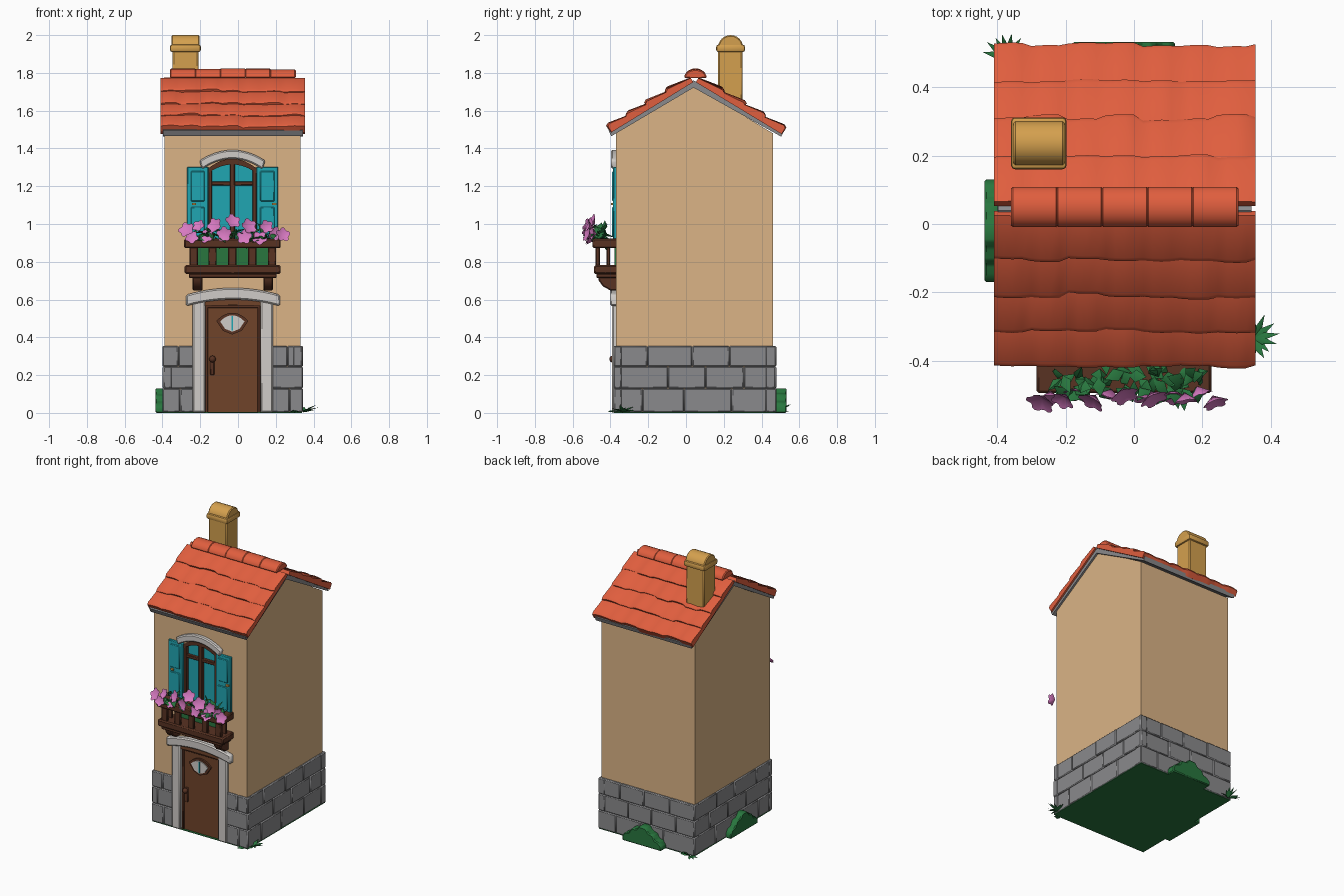
import bpy, bmesh, math, random
from mathutils import Vector

if "Cube" in bpy.data.objects:
    bpy.data.objects.remove(bpy.data.objects["Cube"])
random.seed(4)
R = random.uniform


def mat(name, r, g, b):
    m = bpy.data.materials.new(name)
    lin = [((c / 255 + 0.055) / 1.055) ** 2.4 for c in (r, g, b)]
    m.diffuse_color = (*lin, 1)
    m.use_nodes = True
    m.node_tree.nodes["Principled BSDF"].inputs["Base Color"].default_value = m.diffuse_color
    return m


TAN = mat("tan_plaster", 219, 180, 134)
RED = mat("terracotta", 224, 94, 62)
STONE = mat("grey_stone", 138, 138, 140)
WHITE = mat("pale_trim", 208, 204, 200)
DOOR = mat("door_brown", 112, 68, 42)
WOOD = mat("dark_wood", 88, 50, 34)
TEAL = mat("teal", 32, 166, 178)
PINK = mat("pink", 216, 122, 194)
GREEN = mat("leaf_green", 40, 118, 62)
OCHRE = mat("ochre", 212, 160, 78)


def finish(bm, name, m, smooth=True, bevel=0.0, segs=1):
    bmesh.ops.recalc_face_normals(bm, faces=bm.faces)
    if bevel:
        es = [e for e in bm.edges if e.calc_face_angle(0) > 0.6]
        bmesh.ops.bevel(bm, geom=es, offset=bevel, segments=segs, affect='EDGES', profile=0.5)
    me = bpy.data.meshes.new(name)
    bm.to_mesh(me)
    bm.free()
    me.materials.append(m)
    ob = bpy.data.objects.new(name, me)
    bpy.context.collection.objects.link(ob)
    ob["smooth"] = smooth
    return ob


def prism(name, pts, axis, a, b, m, bevel=0.0, segs=1, smooth=True):
    """Extrude a 2D profile along x (points are y,z) or along y (points are x,z)."""
    bm = bmesh.new()
    at = (lambda p, t: (t, *p)) if axis == 'x' else (lambda p, t: (p[0], t, p[1]))
    v0 = [bm.verts.new(at(p, a)) for p in pts]
    v1 = [bm.verts.new(at(p, b)) for p in pts]
    bm.faces.new(v0)
    bm.faces.new(v1[::-1])
    n = len(pts)
    for i in range(n):
        bm.faces.new((v0[i], v0[(i + 1) % n], v1[(i + 1) % n], v1[i]))
    return finish(bm, name, m, smooth, bevel, segs)


def box(name, x0, x1, y0, y1, z0, z1, m, bevel=0.0, segs=1):
    return prism(name, [(x0, z0), (x1, z0), (x1, z1), (x0, z1)], 'y', y0, y1, m, bevel, segs)


def curve(x0, x1, end, mid, n=12):
    return [(x0 + (x1 - x0) * i / n, end + (mid - end) * (1 - (2 * i / n - 1) ** 2)) for i in range(n + 1)]


def arch(name, outer, inner, y0, y1, m, bevel=0.0):
    return prism(name, curve(*outer) + curve(*inner)[::-1], 'y', y0, y1, m, bevel)


def blade(bm, base, d, length, width, thick=0.006):
    d = Vector(d).normalized()
    side = d.cross(Vector((R(-.4, .4), R(-.4, .4), 1))).normalized()
    up = side.cross(d)
    base = Vector(base)
    mid = base + d * length * 0.45
    rim = [bm.verts.new(p) for p in (base, mid + side * width, base + d * length - up * 0.01, mid - side * width)]
    for s in (1, -1):
        c = bm.verts.new(mid + up * thick * s)
        for i in range(4):
            bm.faces.new((rim[i], rim[(i + 1) % 4], c))


# House walls with door and window recesses
wall = prism("walls", [(-.37, .003), (.46, .003), (.46, 1.48), (.04, 1.735), (-.37, 1.485)],
             'x', -.39, .33, TAN, smooth=False)
cuts = [box("door_cutter", -.175, .12, -.5, -.345, -.1, .59, WHITE),
        prism("window_cutter", [(-.152, .85), (.092, .85)] + curve(-.152, .092, 1.29, 1.335)[::-1],
              'y', -.5, -.335, TAN)]
for c in cuts:
    c.hide_render = True
    c.hide_viewport = True
    md = wall.modifiers.new("recess", 'BOOLEAN')
    md.operation, md.object, md.solver = 'DIFFERENCE', c, 'EXACT'
box("ground_patch", -.395, .34, -.38, .475, 0, .004, GREEN)

# Stone courses on every side
rows = [(.003, .13), (.13, .245), (.245, .355)]


def breaks(a, b, n, shift):
    w = (b - a) / n
    return [a] + [a + w * (i + shift + R(-.12, .12)) for i in range(1, n)] + [b]


for k, (z0, z1) in enumerate(rows):
    sh = (.2, -.25, .1)[k]
    for a, b in [(-.40, -.235), (.18, .345)]:
        s = breaks(a, b, 2 if k != 1 else 1, sh)
        for p, q in zip(s, s[1:]):
            box("front_stone", p, q, -.385 + R(0, .006), -.34, z0, z1, STONE, .006)
    s = breaks(-.40, .345, 4, sh)
    for p, q in zip(s, s[1:]):
        box("back_stone", p, q, .42, .48 - R(0, .006), z0, z1, STONE, .006)
    s = breaks(-.383, .478, 4, -sh)
    for p, q in zip(s, s[1:]):
        box("left_stone", -.40 + R(0, .004), -.35, p, q, z0, z1, STONE, .006)
        box("right_stone", .29, .345 - R(0, .006), p, q, z0, z1, STONE, .006)

# Roof: grey board under overlapping tile courses
prism("roof_board", [(-.395, 1.465), (.04, 1.722), (.505, 1.462), (.515, 1.49), (.04, 1.76), (-.41, 1.495)],
      'x', -.398, .343, STONE)


def tile_course(eave, ridge, t0, t1, name):
    e, r = Vector(eave), Vector(ridge)
    d = r - e
    n = Vector((-d.y, d.x)).normalized()
    if n.y < 0:
        n = -n
    bm = bmesh.new()
    cols, sub, prev = 7, 4, None
    jit = [R(-.018, .014) if t0 > 0 else R(0, .02) for _ in range(cols + 1)]
    lift = [R(-.004, .005) for _ in range(cols + 1)]
    for i in range(cols * sub + 1):
        c = min(i // sub, cols)
        f = i / sub - c
        x = -.41 + .765 * i / (cols * sub)
        h = .006 * math.sin(math.pi * f) + lift[c]
        lo, hi = e + d * (t0 + jit[c]), e + d * t1
        ring = [bm.verts.new((x, p.x, p.y)) for p in
                (lo, lo + n * (.034 + h), lo + d * .03 + n * (.042 + h), hi + n * (.026 + h * .3), hi)]
        if prev:
            for k in range(5):
                bm.faces.new((prev[k], prev[(k + 1) % 5], ring[(k + 1) % 5], ring[k]))
        else:
            bm.faces.new(ring)
        prev = ring
    bm.faces.new(prev[::-1])
    finish(bm, name, RED)


for eave, name in [((-.40, 1.482), "front_tiles"), ((.51, 1.474), "back_tiles")]:
    for i in range(4):
        tile_course(eave, (.045, 1.755), i * .235, min(i * .235 + .28, 1), name)
for i in range(5):
    x, h = -.36 + i * .132, R(.046, .053)
    prism("ridge_tile", [(.05 + .06 * math.cos(a), 1.772 + h * math.sin(a))
                         for a in [math.pi * k / 10 for k in range(11)]], 'x', x, x + .138, RED, .006)

# Chimney with rounded cap
box("chimney_shaft", -.348, -.208, .17, .30, 1.58, 1.93, OCHRE, .008)
box("chimney_collar", -.36, -.197, .16, .312, 1.91, 1.95, OCHRE, .012, 2)
prism("chimney_cap", [(.236 + .066 * math.cos(a), 1.935 + .065 * math.sin(a))
                      for a in [math.pi * k / 12 for k in range(13)]], 'x', -.353, -.203, OCHRE, .006)

# Door, surround and lens-shaped light
for x0, x1 in [(-.24, -.173), (.118, .185)]:
    box("door_jamb", x0, x1, -.392, -.345, .003, .60, WHITE, .008)
arch("door_lintel", (-.275, .222, .625, .662), (-.275, .222, .565, .60), -.402, -.35, WHITE, .008)
arch("door_header", (-.18, .125, .585, .61), (-.18, .125, .565, .57), -.385, -.345, DOOR)
box("door", -.175, .12, -.365, -.34, .003, .575, DOOR)
for x0, x1 in [(-.175, -.158), (.103, .12)]:
    box("door_edge", x0, x1, -.373, -.36, .003, .57, WOOD, .003)
box("door_top_edge", -.175, .12, -.373, -.36, .555, .572, WOOD, .003)
for s, y, m, nm in [(1, -.378, WOOD, "door_light_frame"), (.76, -.384, WHITE, "door_light_glass")]:
    up = [(-.03 + x * s, .475 + z * s) for x, z in curve(-.085, .085, .012, .055)]
    dn = [(-.03 + x * s, .475 + z * s) for x, z in [(.05, -.04), (0, -.06), (-.05, -.04)]]
    prism(nm, up + dn, 'y', y, -.36, m)
box("door_light_bar", -.034, -.026, -.388, -.37, .435, .512, TEAL)
box("latch_plate", -.148, -.125, -.372, -.36, .20, .30, WOOD, .004)
bm = bmesh.new()
bmesh.ops.create_uvsphere(bm, u_segments=14, v_segments=8, radius=.018)
bmesh.ops.translate(bm, verts=bm.verts, vec=(-.135, -.388, .285))
finish(bm, "door_knob", WOOD)

# Window, frame and shutters
prism("window_glass", [(-.15, .87), (.09, .87)] + curve(-.15, .09, 1.285, 1.33)[::-1], 'y', -.348, -.33, TEAL)
arch("window_head", (-.157, .097, 1.295, 1.345), (-.157, .097, 1.27, 1.315), -.378, -.335, WOOD)
for x0, x1 in [(-.157, -.137), (.077, .097), (-.043, -.017)]:
    box("window_upright", x0, x1, -.374, -.335, .87, 1.30 if x1 > 0 or x0 < -.1 else 1.335, WOOD, .003)
box("window_crossbar", -.15, .09, -.37, -.335, 1.205, 1.226, WOOD, .003)
arch("window_lintel", (-.205, .145, 1.335, 1.392), (-.19, .13, 1.29, 1.345), -.397, -.36, WHITE, .007)
for x0, x1, h in [(-.27, -.157, -.24), (.097, .213, .185)]:
    box("shutter", x0, x1, -.386, -.36, .90, 1.303, TEAL, .004)
    for z0, z1 in [(.93, 1.09), (1.12, 1.28)]:
        box("shutter_panel", x0 + .02, x1 - .02, -.391, -.38, z0, z1, TEAL, .004)
    box("shutter_catch", h - .004, h + .018, -.397, -.38, 1.10, 1.112, OCHRE)

# Balcony
box("balcony_floor", -.282, .226, -.488, -.36, .735, .782, WOOD, .008)
box("balcony_lower_beam", -.26, .205, -.475, -.36, .715, .737, WOOD, .004)
box("balcony_rail", -.285, .226, -.495, -.36, .872, .922, WOOD, .007)
for x in (-.235, -.135, -.03, .075, .18):
    box("baluster", x - .022, x + .022, -.478, -.455, .775, .88, WOOD, .005)
for x in (-.235, .18):
    box("rear_post", x - .02, x + .02, -.42, -.402, .775, .88, WOOD, .004)
box("balcony_foliage_panel", -.22, .165, -.379, -.368, .78, .88, GREEN)
for x in (-.215, .16):
    prism("corbel", [(-.36, .648), (-.40, .648), (-.44, .67), (-.462, .70), (-.465, .725), (-.36, .725)],
          'x', x - .026, x + .026, WOOD, .006)

# Flowers and leaves on the balcony
bm = bmesh.new()
for i in range(75):
    b = (R(-.24, .20), R(-.485, -.43), R(.91, .965))
    blade(bm, b, (R(-.8, .8), R(-1, .3), R(-.7, .9)), R(.05, .075), R(.014, .022))
finish(bm, "balcony_leaves", GREEN)
bm = bmesh.new()
for x, z in [(-.27, .965), (-.205, .985), (-.245, .925), (-.165, .93), (-.03, 1.01), (-.07, .945), (.055, .985),
             (.115, .92), (.15, .985), (.235, .94), (.035, .93), (.19, .95), (-.12, .99)]:
    d = Vector((R(-.5, .5) + x, -1, R(0, .9))).normalized()
    q = d.to_track_quat('Z', 'Y')
    c, rad, ph = Vector((x, R(-.522, -.485), z)), R(.036, .045), R(0, 6)
    rim = []
    for k in range(25):
        a = math.tau * k / 25
        r = rad * (.55 + .45 * abs(math.cos(2.5 * a)) ** .6)
        rim.append(bm.verts.new(c + q @ Vector((r * math.cos(a + ph), r * math.sin(a + ph), .014 * r / rad))))
    for off in (-.002, -.016):
        m = bm.verts.new(c + d * off)
        for k in range(25):
            bm.faces.new((rim[k], rim[(k + 1) % 25], m))
finish(bm, "balcony_flowers", PINK)

# Low bushes against the left and back walls
bush = [(-.15, 0), (-.15, .03), (-.125, .055), (-.10, .06), (-.085, .09), (-.05, .10), (-.03, .128), (.02, .13),
        (.04, .105), (.08, .10), (.10, .065), (.135, .055), (.15, .03), (.15, 0)]
prism("left_bush", [(y - .02, z) for y, z in bush], 'x', -.438, -.38, GREEN, .006)
prism("back_bush", [(x - .03, z) for x, z in bush], 'y', .46, .533, GREEN, .006)

# Grass tufts at two corners
for nm, c, out, spread in [("front_right_tuft", (.348, -.335, .003), 0, 1.5), ("back_left_tuft", (-.37, .485, .003), 90, 1.3),
                           ("front_tuft", (.30, -.383, .003), -90, .8)]:
    bm = bmesh.new()
    k = .4 if nm == "front_tuft" else 1
    for i in range(8):
        a = math.radians(out) + spread * (i / 3.5 - 1)
        blade(bm, c, (math.cos(a), math.sin(a), R(.2, .9)), R(.06, .088) * k, .011, .004)
    finish(bm, nm, GREEN)

# Smooth shading with sharp edges kept
bpy.ops.object.select_all(action='DESELECT')
for ob in bpy.data.objects:
    if ob["smooth"] and not ob.hide_render:
        ob.select_set(True)
        bpy.context.view_layer.objects.active = ob
bpy.ops.object.shade_smooth_by_angle(angle=math.radians(40))
